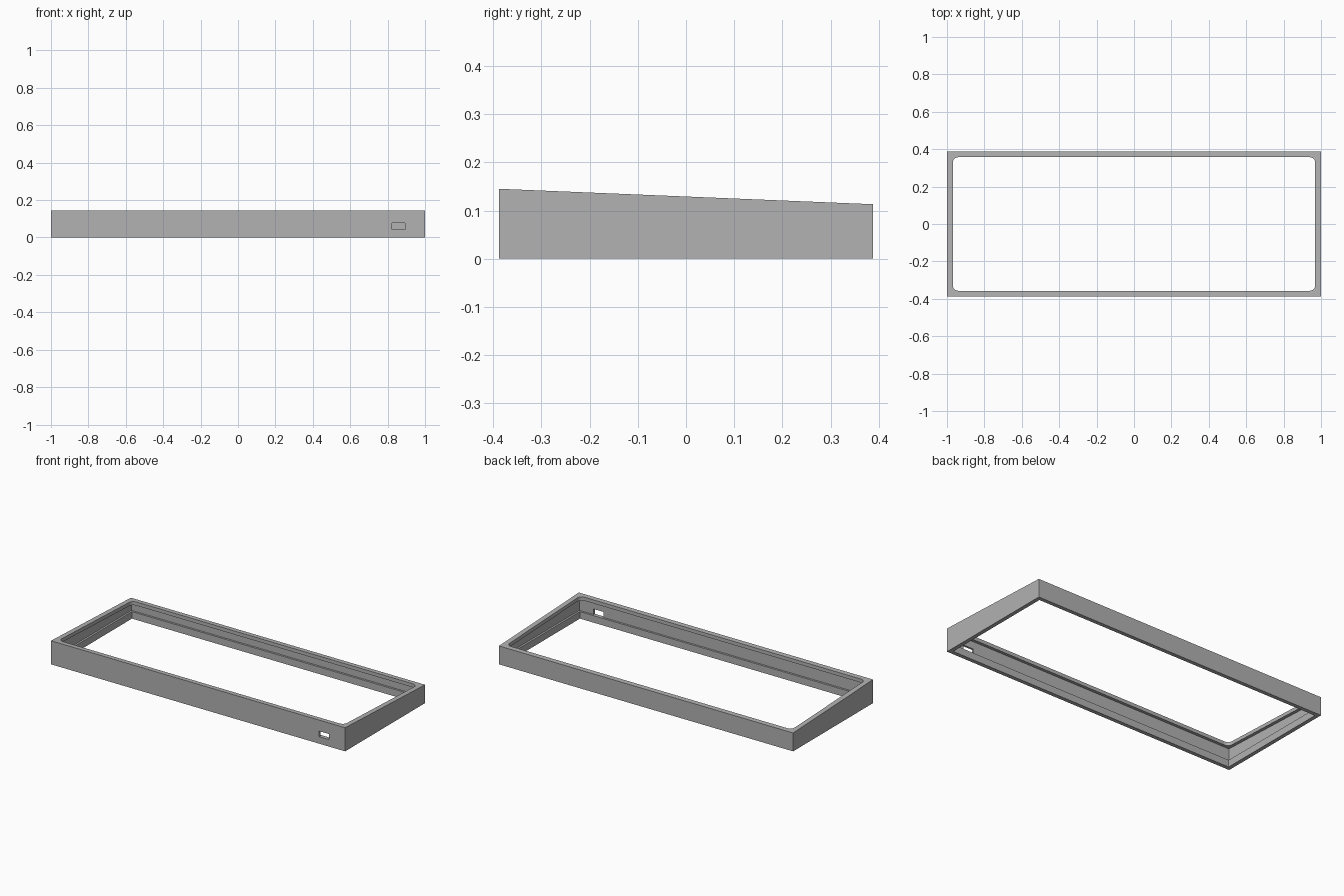
import bpy
import bmesh

HALF_X, HALF_Y = 1.0, 0.388
FRONT_H, BACK_H = 0.145, 0.113
LIP, LEDGE_Z = 0.022, 0.043

cube = bpy.data.objects.get("Cube")
if cube:
    bpy.data.objects.remove(cube, do_unlink=True)

grey = bpy.data.materials.new("case_grey")
grey.use_nodes = True
colour = (0.445, 0.445, 0.445, 1)
grey.diffuse_color = colour
grey.node_tree.nodes["Principled BSDF"].inputs["Base Color"].default_value = colour


def top_z(y):
    """Height of the sloping top at depth y."""
    return FRONT_H + (BACK_H - FRONT_H) * (y + HALF_Y) / (2 * HALF_Y)


def block(name, x0, x1, y0, y1, bottom, top, radius=0):
    """Box whose top is a height or a function of y, with optional round corners."""
    bm = bmesh.new()
    bmesh.ops.create_cube(bm, size=1)
    for v in bm.verts:
        y = y0 if v.co.y < 0 else y1
        high = top(y) if callable(top) else top
        v.co = (x0 if v.co.x < 0 else x1, y, bottom if v.co.z < 0 else high)
    if radius:
        upright = [e for e in bm.edges
                   if (e.verts[0].co - e.verts[1].co).xy.length < 1e-5]
        bmesh.ops.bevel(bm, geom=upright, offset=radius, segments=6,
                        profile=0.5, affect='EDGES')
    mesh = bpy.data.meshes.new(name)
    bm.to_mesh(mesh)
    bm.free()
    mesh.materials.append(grey)
    obj = bpy.data.objects.new(name, mesh)
    bpy.context.collection.objects.link(obj)
    return obj


def inset_block(name, inset, bottom, top, radius=0):
    """Block set in from the outer walls by a wall thickness."""
    x, y = HALF_X - inset, HALF_Y - inset
    return block(name, -x, x, -y, y, bottom, top, radius)


# Solid wedge, then hollowed out
frame = inset_block("case_frame", 0, 0, top_z)
cutters = [
    # recess under the sloping top lip
    inset_block("middle_recess", 0.012, LEDGE_Z, lambda y: top_z(y) - LIP),
    # straight opening below the ledge
    inset_block("lower_opening", 0.024, -0.1, 0.06),
    # rounded opening through the top lip
    inset_block("top_opening", 0.031, 0.07, 0.3, 0.03),
    # cable slot through the front wall
    block("cable_slot", 0.823, 0.892, -0.5, -0.35, LEDGE_Z, 0.077),
]

bpy.context.view_layer.objects.active = frame
for cutter in cutters:
    cutter.hide_render = True
    mod = frame.modifiers.new(cutter.name, 'BOOLEAN')
    mod.operation = 'DIFFERENCE'
    mod.solver = 'EXACT'
    mod.object = cutter
    bpy.ops.object.modifier_apply(modifier=mod.name)
    bpy.data.objects.remove(cutter, do_unlink=True)
